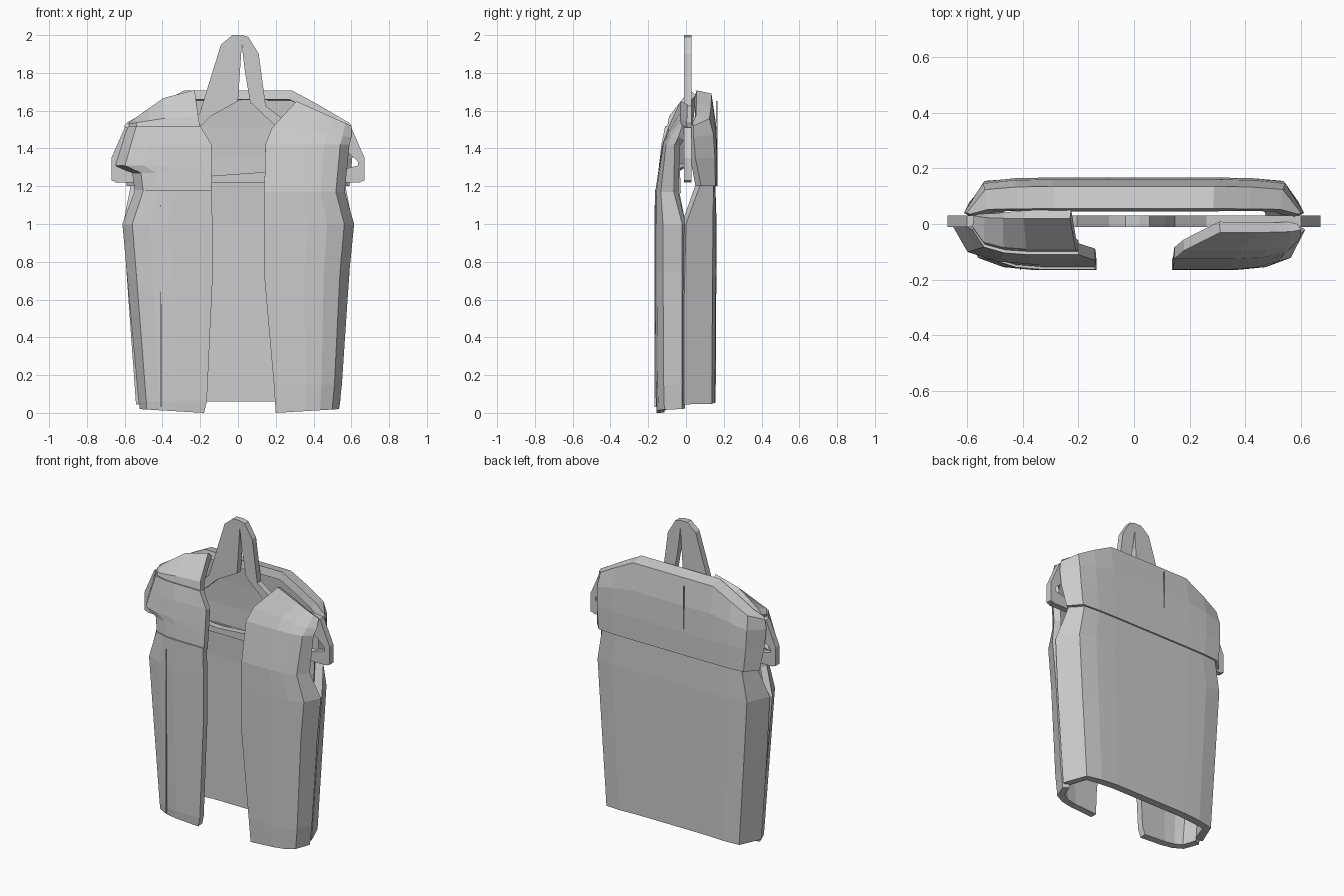
import bpy
import bmesh

default = bpy.data.objects.get("Cube")
if default:
    bpy.data.objects.remove(default, do_unlink=True)

FABRIC = (0.6, 0.6, 0.6, 1.0)
cloth = bpy.data.materials.new("grey_cloth")
cloth.diffuse_color = FABRIC
cloth.use_nodes = True
for node in cloth.node_tree.nodes:
    if node.type == 'BSDF_PRINCIPLED':
        node.inputs["Base Color"].default_value = FABRIC


def finish(name, bm):
    """Turn a bmesh into a flat-shaded grey object."""
    mesh = bpy.data.meshes.new(name)
    bm.to_mesh(mesh)
    bm.free()
    mesh.materials.append(cloth)
    obj = bpy.data.objects.new(name, mesh)
    bpy.context.collection.objects.link(obj)
    return obj


def sheet(name, rows, thickness):
    """Loft rows of points into a cloth sheet, thickened inwards."""
    bm = bmesh.new()
    grid = [[bm.verts.new(p) for p in row] for row in rows]
    for low, high in zip(grid, grid[1:]):
        for j in range(len(low) - 1):
            bm.faces.new((low[j], low[j + 1], high[j + 1], high[j]))
    obj = finish(name, bm)
    solid = obj.modifiers.new("cloth_thickness", 'SOLIDIFY')
    solid.thickness = thickness
    solid.offset = -1
    return obj


# Cross-sections of the panels: fraction of width, fractions of depth
SPAN = (0, 0.48, 0.7, 0.89, 1)
FRONT_DEPTH = (1, 1, 0.93, 0.7, 0)
BACK_DEPTH = (1, 1, 0.98, 0.88, 0)


def section(depth, z, inner, outer, y_flat, y_edge, z_edge=None, drop=0.0):
    """One row from the inner edge out to the side; z may fall outwards."""
    z_edge = z if z_edge is None else z_edge
    points = []
    for f, d in zip(SPAN, depth):
        fall = max(0, (f - drop) / (1 - drop))
        points.append((inner + (outer - inner) * f,
                       y_edge + (y_flat - y_edge) * d,
                       z + (z_edge - z) * fall))
    return points


def front_panel(name, side, rows):
    built = []
    for row in rows:
        points = [(side * x, y, z) for x, y, z in section(FRONT_DEPTH, *row)]
        built.append(points if side > 0 else points[::-1])
    return sheet(name, built, 0.042)


def back_panel(name, rows):
    built = []
    for z, outer, y_flat, y_edge, z_edge in rows:
        half = section(BACK_DEPTH, z, 0, outer, y_flat, y_edge, z_edge, 0.5)
        built.append(half[::-1] + [(-x, y, h) for x, y, h in half[1:]])
    return sheet(name, built, 0.05)


def plate(name, outline, y_front=-0.01, y_back=0.03):
    """Flat plate cut to an outline in the x-z plane."""
    bm = bmesh.new()
    face = bm.faces.new([bm.verts.new((x, y_front, z)) for x, z in outline])
    result = bmesh.ops.extrude_face_region(bm, geom=[face])
    moved = [v for v in result["geom"] if isinstance(v, bmesh.types.BMVert)]
    bmesh.ops.translate(bm, verts=moved, vec=(0, y_back - y_front, 0))
    bmesh.ops.recalc_face_normals(bm, faces=bm.faces)
    bmesh.ops.triangulate(bm, faces=[f for f in bm.faces if len(f.verts) > 4])
    return finish(name, bm)


def strip(name, x, z_low, z_high, y_front, y_back, width=0.004):
    return plate(name, [(x, z_low), (x + width, z_low),
                        (x + width, z_high), (x, z_high)], y_front, y_back)


# Left front panel, one piece from hem to shoulder
front_panel("left_front_panel", 1, [
    (0.0, 0.2, 0.535, -0.155, -0.02, 0.02),
    (0.15, 0.19, 0.55, -0.16, -0.02),
    (0.75, 0.137, 0.59, -0.165, -0.02),
    (1.0, 0.14, 0.615, -0.165, -0.02),
    (1.17, 0.14, 0.565, -0.163, -0.065),
    (1.42, 0.145, 0.59, -0.125, -0.06),
    (1.51, 0.18, 0.6, -0.095, -0.04, 1.46),
    (1.65, 0.31, 0.6, -0.03, -0.02, 1.52),
])

# Right front panel, with an overlapping chest piece and a folded shoulder
front_panel("right_front_panel", -1, [
    (0.0, 0.18, 0.52, -0.155, -0.02, 0.02),
    (0.06, 0.165, 0.525, -0.16, -0.02),
    (0.7, 0.135, 0.585, -0.165, -0.02),
    (1.0, 0.135, 0.612, -0.165, -0.02),
    (1.18, 0.14, 0.545, -0.163, -0.055),
])
front_panel("right_chest_piece", -1, [
    (1.16, 0.14, 0.545, -0.155, -0.05),
    (1.27, 0.137, 0.56, -0.147, -0.05),
    (1.31, 0.137, 0.655, -0.143, 0.0),
    (1.42, 0.14, 0.62, -0.13, 0.0),
    (1.52, 0.2, 0.58, -0.11, -0.02),
])
front_panel("right_shoulder_fold", -1, [
    (1.51, 0.2, 0.575, -0.1, -0.02),
    (1.57, 0.21, 0.58, -0.09, -0.01, 1.53, 0.3),
    (1.71, 0.23, 0.575, 0.02, 0.03, 1.54, 0.3),
])

# Back: lower body and the yoke lapping over it
back_panel("back_body", [
    (0.06, 0.54, 0.157, -0.01, 0.045),
    (0.6, 0.58, 0.16, -0.01, 0.6),
    (1.0, 0.608, 0.162, 0.0, 1.0),
    (1.22, 0.565, 0.155, 0.08, 1.22),
])
back_panel("back_yoke", [
    (1.2, 0.59, 0.166, 0.08, 1.2),
    (1.35, 0.605, 0.167, 0.05, 1.35),
    (1.52, 0.61, 0.16, 0.04, 1.46),
    (1.69, 0.6, 0.135, 0.04, 1.52),
    (1.708, 0.59, 0.055, 0.035, 1.535),
])

# Seams
strip("front_seam", -0.41, 0.03, 1.1, -0.166, -0.157)
strip("back_seam", -0.1, 1.35, 1.65, 0.16, 0.167)

# Hanger: two loop legs, two arms and the cross bar
plate("hanger_right_leg", [(-0.22, 1.53), (0, 1.65), (0.02, 1.95), (0.02, 2),
                           (-0.03, 2), (-0.09, 1.95)])
plate("hanger_left_leg", [(0.02, 2), (0.02, 1.95), (0.035, 1.82), (0.065, 1.64),
                          (0.15, 1.6), (0.11, 1.9), (0.055, 1.99)])
ARM = [(0.07, 1.64), (0.14, 1.63), (0.26, 1.54), (0.6, 1.51), (0.67, 1.35),
       (0.67, 1.23), (0.63, 1.22), (0.56, 1.29), (0.635, 1.31), (0.635, 1.33),
       (0.56, 1.4), (0.24, 1.48)]
for label, side in (("left", 1), ("right", -1)):
    plate("hanger_" + label + "_arm", [(side * x, z) for x, z in ARM])
plate("hanger_bar", [(-0.65, 1.22), (0.65, 1.22), (0.6, 1.285), (0.14, 1.275),
                     (-0.14, 1.255), (-0.6, 1.285)])
